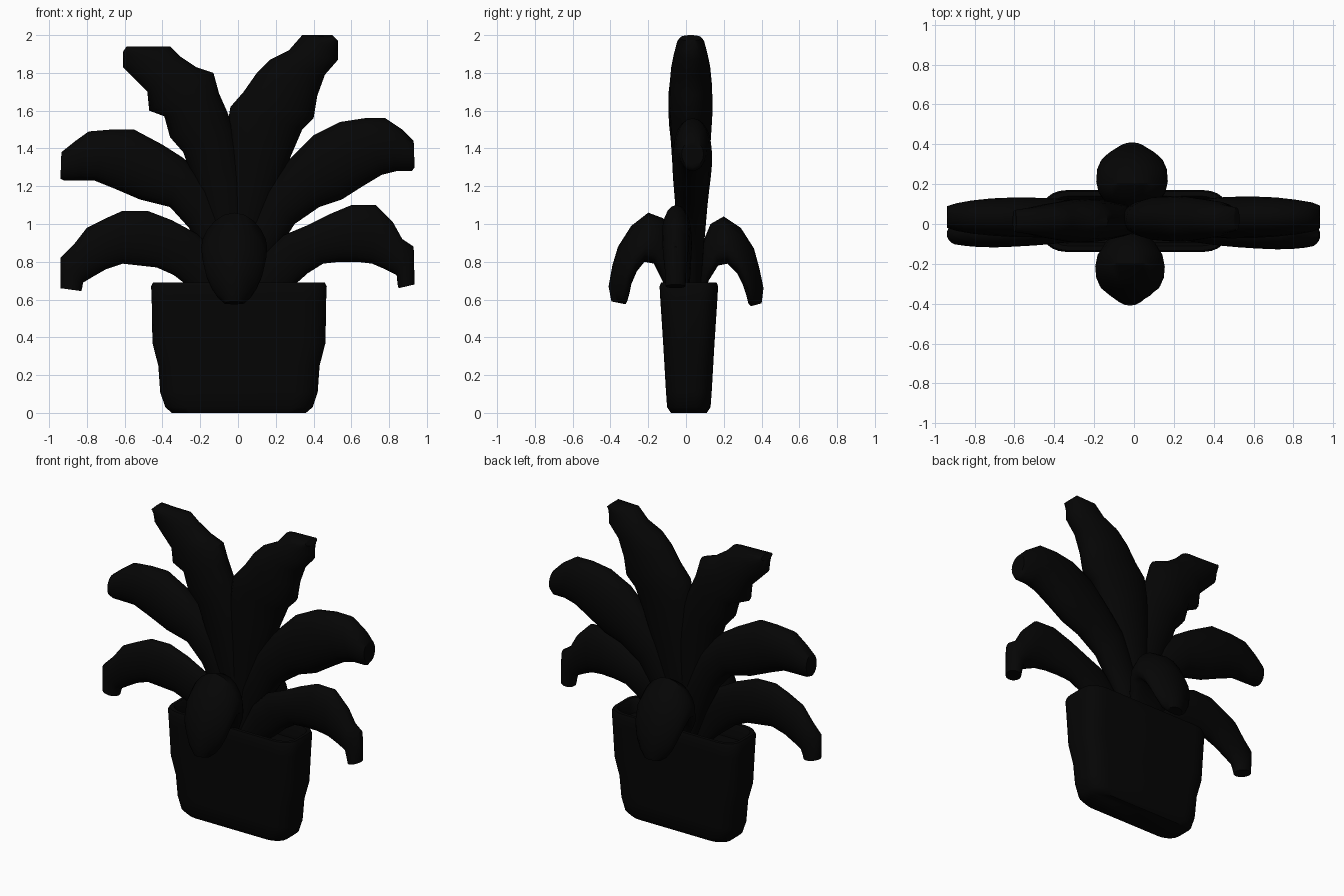
import bpy, bmesh
from math import sin, cos, pi

mat = bpy.data.materials.new("dark")
mat.diffuse_color = (0.0015, 0.0015, 0.0015, 1)


def loft(name, rings, angle=0.9):
    """Skin a list of equal-length rings and close both ends."""
    bm = bmesh.new()
    loops = [[bm.verts.new(p) for p in r] for r in rings]
    n = len(loops[0])
    for a, b in zip(loops, loops[1:]):
        for i in range(n):
            j = (i + 1) % n
            bm.faces.new((a[i], a[j], b[j], b[i]))
    bm.faces.new(loops[0])
    bm.faces.new(loops[-1])
    bmesh.ops.recalc_face_normals(bm, faces=bm.faces)
    me = bpy.data.meshes.new(name)
    bm.to_mesh(me)
    bm.free()
    ob = bpy.data.objects.new(name, me)
    bpy.context.collection.objects.link(ob)
    me.materials.append(mat)
    bpy.context.view_layer.objects.active = ob
    ob.select_set(True)
    bpy.ops.object.shade_smooth_by_angle(angle=angle)
    ob.select_set(False)
    return ob


def leaf(name, rows, half, root, tip, ends=(0.45, 0.55), droop=0.0, along_y=False, skew=1.0):
    """Rows give the two outline points (u, z) of each section, root to tip.
    Half is the greatest half thickness, root/tip the sideways centre,
    ends the relative thickness at both ends, droop lowers the side edges,
    skew below 1 moves the thickest section towards the root."""
    rings = []

    def ring(row, c, h, s=1.0):
        au, az, bu, bz = row
        pts = []
        for k in range(20):
            w = 2 * pi * k / 20
            f = 0.5 + 0.5 * s * cos(w) - droop * sin(w) ** 2
            u, z = bu + (au - bu) * f, bz + (az - bz) * f
            v = c + s * h * sin(w)
            pts.append((v, u, z) if along_y else (u, v, z))
        return pts

    last = len(rows) - 1
    for i, row in enumerate(rows):
        t = i / last
        base = ends[0] + (ends[1] - ends[0]) * t
        h = half * (base + (1 - base) * sin(pi * t ** skew))
        c = root + (tip - root) * min(1, t * 1.6)
        rings.append(ring(row, c, h))
        if i == last:
            rings.append(ring(row, c, h, 0.7))
    loft(name, rings)


# Pot with thin rim and recessed soil
def rounded_rect(hx, hy, z, rx, ry):
    pts = []
    for q, (sx, sy) in enumerate(((1, 1), (-1, 1), (-1, -1), (1, -1))):
        for k in range(6):
            a = pi / 2 * (q + k / 5)
            pts.append((0.005 + sx * (hx - rx) + rx * cos(a),
                        0.015 + sy * (hy - ry) + ry * sin(a), z))
    return pts


pot = [(0.355, 0.095, 0, 0.1, 0.07), (0.39, 0.115, 0.03, 0.11, 0.08),
       (0.417, 0.121, 0.11, 0.12, 0.085), (0.427, 0.129, 0.25, 0.12, 0.09),
       (0.458, 0.136, 0.37, 0.12, 0.09), (0.462, 0.151, 0.6, 0.12, 0.09),
       (0.465, 0.155, 0.67, 0.12, 0.09), (0.455, 0.147, 0.69, 0.11, 0.085),
       (0.435, 0.125, 0.69, 0.1, 0.075), (0.42, 0.112, 0.66, 0.09, 0.07),
       (0.415, 0.108, 0.6, 0.09, 0.07)]
loft("pot", [rounded_rect(*p) for p in pot])

# Tall upper leaves
leaf("upper_leaf_right", [
    (-0.06, 0.58, 0.06, 0.58), (-0.07, 0.95, 0.11, 0.9), (-0.07, 1.25, 0.2, 1.15),
    (-0.06, 1.5, 0.28, 1.36), (-0.04, 1.62, 0.34, 1.5), (0.03, 1.7, 0.4, 1.56),
    (0.1, 1.8, 0.42, 1.68), (0.17, 1.87, 0.46, 1.79), (0.27, 1.92, 0.53, 1.87),
    (0.34, 2.0, 0.53, 1.91), (0.5, 2.0, 0.53, 1.97)], 0.115, 0.03, 0.025, (0.4, 0.5))
leaf("upper_leaf_left", [
    (-0.06, 0.58, 0.06, 0.58), (-0.13, 0.92, 0.05, 0.95), (-0.22, 1.18, 0.04, 1.25),
    (-0.29, 1.38, -0.02, 1.5), (-0.36, 1.46, -0.06, 1.6), (-0.39, 1.57, -0.1, 1.69),
    (-0.47, 1.6, -0.13, 1.8), (-0.48, 1.7, -0.22, 1.83), (-0.54, 1.76, -0.31, 1.89),
    (-0.61, 1.83, -0.36, 1.94), (-0.61, 1.91, -0.59, 1.94)], 0.11, 0.02, 0.015, (0.4, 0.5))

# Middle leaves
leaf("middle_leaf_right", [
    (-0.03, 0.62, 0.08, 0.58), (0.02, 0.95, 0.17, 0.8), (0.14, 1.2, 0.3, 1.0),
    (0.29, 1.36, 0.43, 1.09), (0.4, 1.47, 0.55, 1.13), (0.54, 1.54, 0.66, 1.2),
    (0.67, 1.56, 0.76, 1.26), (0.78, 1.56, 0.84, 1.28), (0.87, 1.5, 0.92, 1.28),
    (0.93, 1.44, 0.935, 1.3)], 0.105, 0.025, 0.035)
leaf("middle_leaf_left", [
    (0.03, 0.62, -0.08, 0.58), (-0.02, 0.98, -0.17, 0.8), (-0.15, 1.22, -0.26, 0.98),
    (-0.29, 1.35, -0.36, 1.09), (-0.4, 1.42, -0.52, 1.13), (-0.55, 1.5, -0.66, 1.19),
    (-0.67, 1.5, -0.76, 1.23), (-0.79, 1.49, -0.84, 1.23), (-0.86, 1.44, -0.92, 1.23),
    (-0.935, 1.38, -0.94, 1.24)], 0.1, 0.025, 0.035)

# Drooping lower leaves
leaf("lower_leaf_right", [
    (0.04, 0.65, 0.16, 0.58), (0.13, 0.83, 0.28, 0.66), (0.24, 0.94, 0.37, 0.74),
    (0.36, 0.99, 0.45, 0.79), (0.48, 1.05, 0.54, 0.8), (0.6, 1.1, 0.63, 0.8),
    (0.73, 1.1, 0.71, 0.79), (0.82, 1.01, 0.78, 0.76), (0.87, 0.92, 0.84, 0.73),
    (0.93, 0.88, 0.845, 0.68), (0.935, 0.68, 0.85, 0.66)], 0.075, -0.02, -0.055, (0.5, 0.7))
leaf("lower_leaf_left", [
    (-0.04, 0.65, -0.16, 0.58), (-0.11, 0.85, -0.25, 0.66), (-0.22, 0.95, -0.34, 0.73),
    (-0.35, 1.02, -0.43, 0.77), (-0.48, 1.07, -0.52, 0.78), (-0.61, 1.07, -0.61, 0.79),
    (-0.7, 1.03, -0.7, 0.76), (-0.8, 0.98, -0.77, 0.72), (-0.87, 0.89, -0.82, 0.69),
    (-0.94, 0.82, -0.825, 0.66), (-0.94, 0.66, -0.83, 0.645)], 0.07, -0.02, -0.05, (0.5, 0.7))

# Short curled leaves over the front and back of the pot
leaf("front_leaf", [
    (-0.02, 0.7, -0.08, 0.6), (-0.05, 0.92, -0.13, 0.71), (-0.12, 1.03, -0.17, 0.79),
    (-0.2, 1.06, -0.22, 0.8), (-0.29, 0.99, -0.26, 0.75), (-0.36, 0.88, -0.29, 0.68),
    (-0.39, 0.78, -0.3, 0.63), (-0.41, 0.67, -0.31, 0.595), (-0.395, 0.59, -0.32, 0.575)],
    0.175, -0.02, -0.02, (0.35, 0.3), 0.2, True, 0.75)
leaf("back_leaf", [
    (0.05, 0.7, 0.09, 0.6), (0.08, 0.88, 0.12, 0.7), (0.13, 1.0, 0.17, 0.78),
    (0.2, 1.04, 0.22, 0.79), (0.29, 0.98, 0.27, 0.74), (0.36, 0.87, 0.3, 0.68),
    (0.39, 0.76, 0.32, 0.62), (0.41, 0.66, 0.33, 0.58), (0.4, 0.58, 0.345, 0.565)],
    0.18, -0.01, -0.01, (0.35, 0.3), 0.2, True, 0.75)
